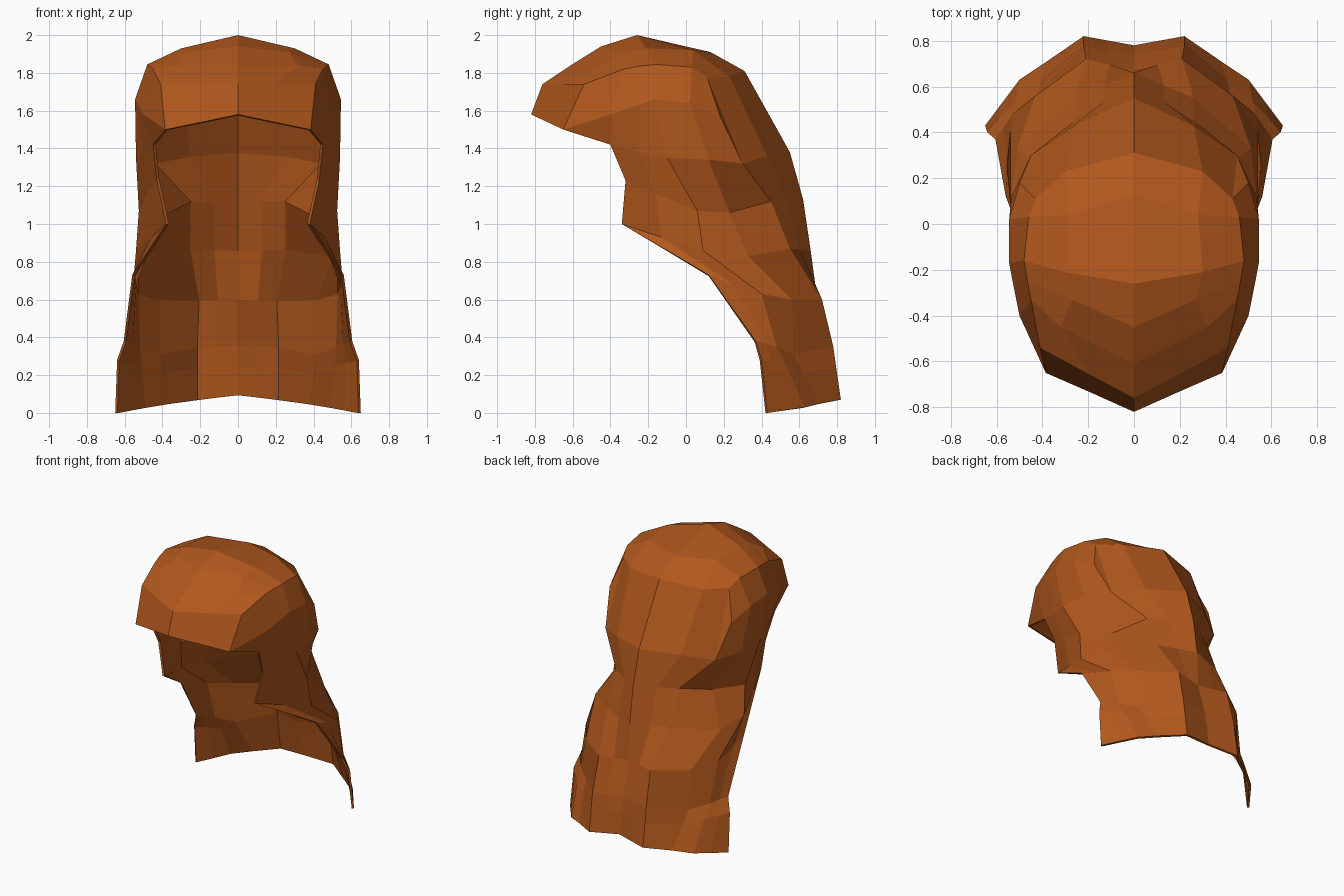
import bpy, bmesh
from mathutils import Vector

# Crown: cross-strips from brim to nape, each running centre line -> side rim (right half)
CROWN = [
    [(0, -.82, 1.58), (.19, -.735, 1.54), (.385, -.65, 1.5), (.385, -.65, 1.5), (.385, -.65, 1.5)],
    [(0, -.76, 1.74), (.2, -.653, 1.74), (.41, -.54, 1.74), (.385, -.65, 1.5), (.385, -.65, 1.5)],
    [(0, -.61, 1.84), (.32, -.45, 1.84), (.45, -.33, 1.82), (.5, -.4, 1.58), (.45, -.4, 1.42)],
    [(0, -.45, 1.94), (.27, -.33, 1.91), (.465, -.25, 1.835), (.53, -.25, 1.63), (.5, -.25, 1.38)],
    [(0, -.26, 2), (.3, -.21, 1.93), (.48, -.16, 1.845), (.545, -.17, 1.66), (.54, -.1, 1.35)],
    [(0, .13, 1.91), (.28, .04, 1.92), (.46, .03, 1.83), (.545, .02, 1.64), (.535, .12, 1.34)],
    [(0, .31, 1.81), (.3, .23, 1.78), (.43, .11, 1.78), (.5, .18, 1.57), (.45, .3, 1.32)],
    [(0, .55, 1.38), (.26, .43, 1.36), (.45, .3, 1.32), (.45, .3, 1.32), (.45, .3, 1.32)],
]
# Long fall: rows below the crown, back centre -> face-side edge; the first row is pinched in
FALL = [
    [(0, .62, 1.13), (.26, .45, 1.12), (.38, .23, 1.06), (.525, .06, 1.07), (.48, -.16, 1.16), (.43, -.32, 1.23)],
    [(0, .66, .86), (.26, .55, .87), (.51, .33, .83), (.54, .09, .86), (.46, -.13, .93), (.38, -.34, 1)],
    [(0, .67, .6), (.21, .72, .6), (.43, .56, .6), (.54, .4, .63), (.555, .25, .68), (.56, .12, .73)],
    [(0, .74, .36), (.22, .78, .35), (.42, .57, .31), (.53, .48, .35), (.57, .42, .37), (.605, .37, .38)],
    [(0, .76, .25), (.22, .795, .24), (.41, .62, .21), (.52, .53, .25), (.59, .46, .27), (.64, .4, .28)],
    [(0, .78, .095), (.22, .82, .07), (.38, .71, .05), (.5, .63, .03), (.575, .53, .015), (.65, .43, 0)],
]


def stitch(bm, rows):
    """Join neighbouring rows of equal length with flat faces."""
    grid = [[bm.verts.new(p) for p in row] for row in rows]
    for a, b in zip(grid, grid[1:]):
        for i in range(len(a) - 1):
            bm.faces.new((a[i], a[i + 1], b[i + 1], b[i]))


def with_midpoint(row):
    """Add the point between the centre line and the first lock."""
    return [row[0], Vector(row[0]).lerp(Vector(row[1]), .5)] + row[1:]


bm = bmesh.new()
stitch(bm, CROWN)
# The fall hangs from the nape and the crown's side rim
rim = CROWN[7][:3] + [CROWN[k][4] for k in (5, 4, 3, 2)]
stitch(bm, [rim] + [with_midpoint(r) for r in FALL])
bmesh.ops.remove_doubles(bm, verts=bm.verts, dist=.001)
bmesh.ops.dissolve_degenerate(bm, edges=bm.edges, dist=.001)
bmesh.ops.recalc_face_normals(bm, faces=bm.faces)
top = max(bm.faces, key=lambda f: f.calc_center_median().z)
if top.normal.z < 0:
    bmesh.ops.reverse_faces(bm, faces=bm.faces)

mesh = bpy.data.meshes.new("hair")
bm.to_mesh(mesh)
bm.free()
hair = bpy.data.objects.new("hair", mesh)
bpy.context.collection.objects.link(hair)

# Mirror to the left half, then give the shell a thin wall inward
mirror = hair.modifiers.new("mirror", 'MIRROR')
mirror.use_clip = True
wall = hair.modifiers.new("wall", 'SOLIDIFY')
wall.thickness = .015
wall.offset = -1

brown = bpy.data.materials.new("brown_hair")
brown.diffuse_color = (.44, .097, .012, 1)
mesh.materials.append(brown)
